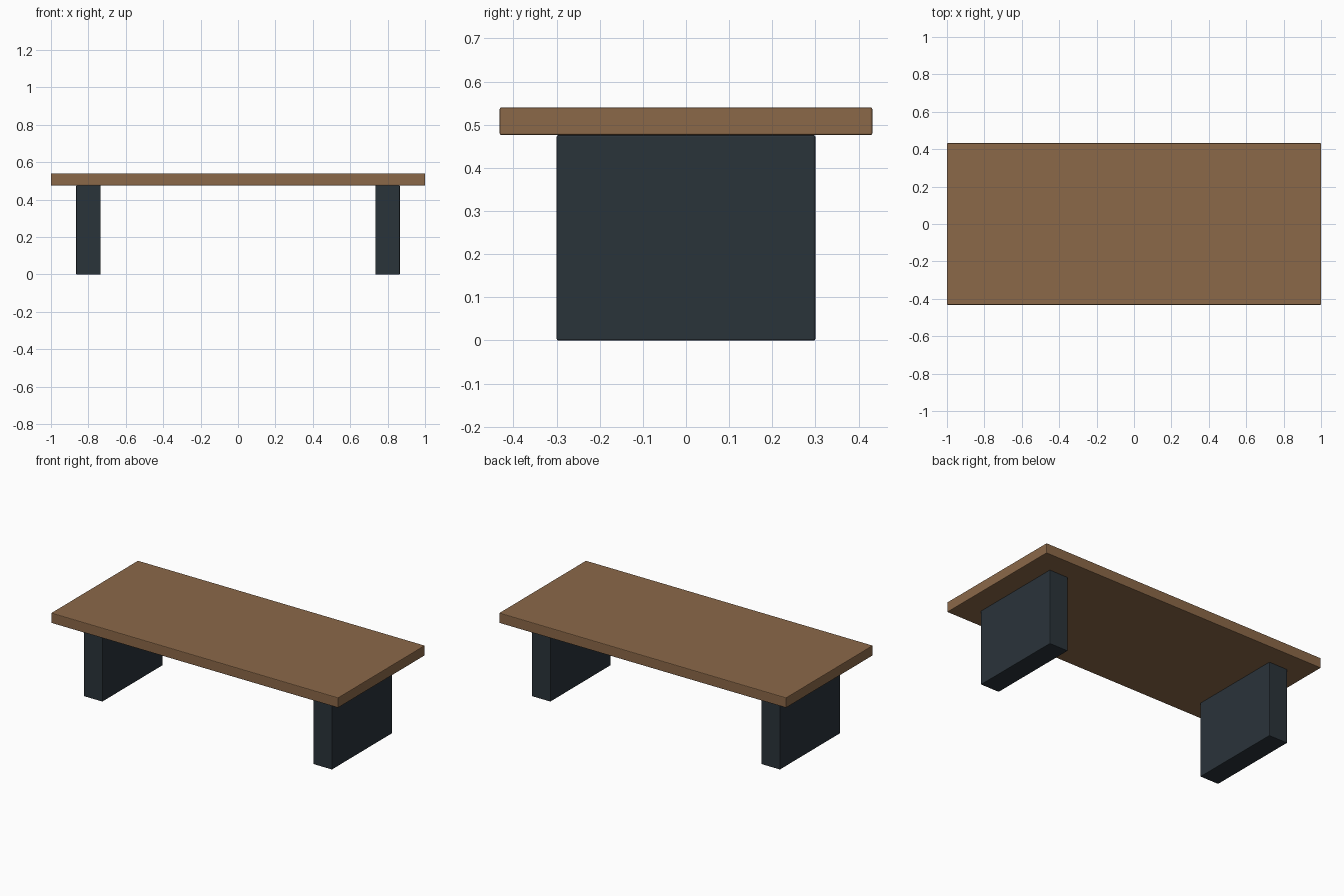
import bpy

if "Cube" in bpy.data.objects:
    bpy.data.objects.remove(bpy.data.objects["Cube"])


def material(name, color):
    mat = bpy.data.materials.new(name)
    mat.diffuse_color = (*color, 1.0)
    mat.use_nodes = True
    mat.node_tree.nodes["Principled BSDF"].inputs["Base Color"].default_value = mat.diffuse_color
    return mat


def block(name, center, size, mat, bevel=0.004):
    """Box with slightly softened edges."""
    bpy.ops.mesh.primitive_cube_add(size=1, location=center)
    obj = bpy.context.object
    obj.name = name
    obj.scale = size
    bpy.ops.object.transform_apply(location=False, rotation=False, scale=True)
    mod = obj.modifiers.new("soft_edges", "BEVEL")
    mod.width = bevel
    mod.segments = 2
    obj.data.materials.append(mat)
    return obj


wood = material("brown_wood", (0.26, 0.14, 0.066))
dark = material("dark_slate", (0.023, 0.033, 0.042))

TOP_Z, LEG_H = 0.54, 0.476

# Table top
block("table_top", (0, 0, (TOP_Z + LEG_H) / 2), (2.0, 0.864, TOP_Z - LEG_H), wood)

# Slab legs at both ends
for side, x in (("left", -0.8), ("right", 0.8)):
    block(f"{side}_leg", (x, 0, LEG_H / 2), (0.13, 0.6, LEG_H), dark)
